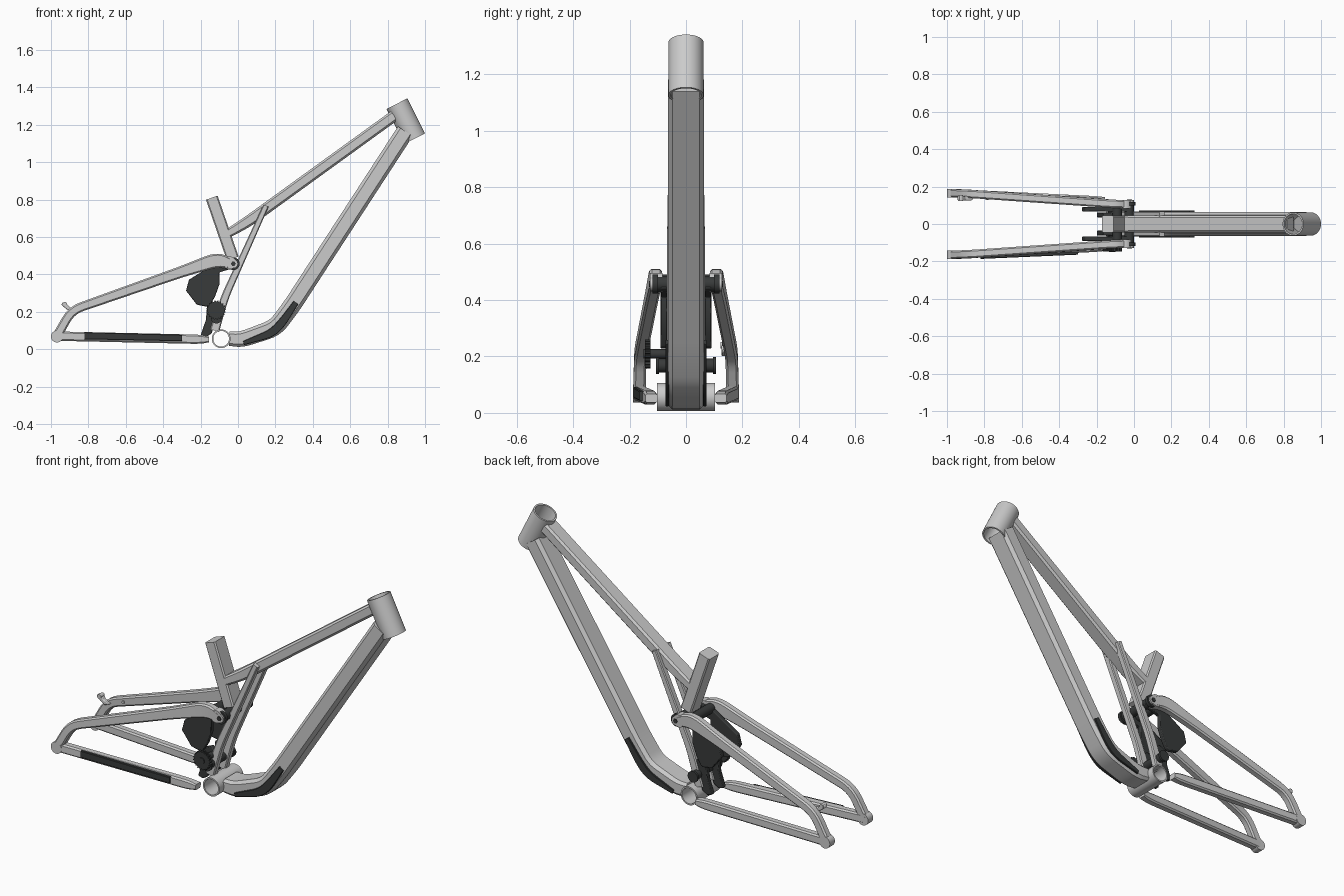
import bpy, bmesh, math
from mathutils import Vector

if "Cube" in bpy.data.objects:
    bpy.data.objects.remove(bpy.data.objects["Cube"])

dark = bpy.data.materials.new("dark_rubber")
dark.diffuse_color = (0.04, 0.043, 0.043, 1)
dark.use_nodes = True
dark.node_tree.nodes["Principled BSDF"].inputs["Base Color"].default_value = dark.diffuse_color


def finish(name, bm, mat=None):
    bmesh.ops.recalc_face_normals(bm, faces=bm.faces)
    me = bpy.data.meshes.new(name)
    bm.to_mesh(me)
    bm.free()
    ob = bpy.data.objects.new(name, me)
    bpy.context.collection.objects.link(ob)
    if mat:
        me.materials.append(mat)
    bpy.ops.object.select_all(action='DESELECT')
    ob.select_set(True)
    bpy.context.view_layer.objects.active = ob
    bpy.ops.object.shade_smooth_by_angle(angle=math.radians(28))
    return ob


def fillet(path, r, n=5):
    # round the inner corners of a path of (x, y, z, height)
    pts = [Vector(p) for p in path]
    out = [pts[0]]
    for a, b, c in zip(pts, pts[1:], pts[2:]):
        p = b + (a - b) * min(0.45, r / (a - b).length)
        q = b + (c - b) * min(0.45, r / (c - b).length)
        for i in range(n + 1):
            t = i / n
            out.append(p * (1 - t) ** 2 + b * 2 * t * (1 - t) + q * t * t)
    return out + [pts[-1]]


def tube(name, path, width, chamfer=0.3, r=0.06, mat=None):
    # sweep a chamfered box section along a path of (x, y, z, height)
    pts = fillet(path, r)
    bm = bmesh.new()
    rings = []
    for i, p in enumerate(pts):
        t = pts[min(i + 1, len(pts) - 1)].xyz - pts[max(i - 1, 0)].xyz
        up = Vector((-t.z, 0, t.x)).normalized()
        w, h = width / 2, p.w / 2
        c = chamfer * min(w, h)
        sec = [(w, h - c), (w - c, h), (c - w, h), (-w, h - c),
               (-w, c - h), (c - w, -h), (w - c, -h), (w, c - h)]
        rings.append([bm.verts.new(p.xyz + Vector((0, s, 0)) + up * k) for s, k in sec])
    for a, b in zip(rings, rings[1:]):
        for j in range(8):
            k = (j + 1) % 8
            bm.faces.new((a[j], a[k], b[k], b[j]))
    bm.faces.new(rings[0])
    bm.faces.new(rings[-1])
    return finish(name, bm, mat)


def rod(name, a, b, radius, sides=32, mat=None, inner=0, teeth=0):
    # cylinder, open ring or toothed disc between two points
    a, b = Vector(a), Vector(b)
    q = (b - a).to_track_quat('Z', 'Y')
    bm = bmesh.new()

    def ring(c, rad):
        n = teeth * 4 if teeth else sides
        return [bm.verts.new(c + q @ Vector((math.cos(2 * math.pi * i / n), math.sin(2 * math.pi * i / n), 0))
                             * (rad * (0.87 if teeth and i % 4 < 2 else 1))) for i in range(n)]
    loops = [ring(a, radius), ring(b, radius)]
    if inner:
        loops += [ring(b, inner), ring(a, inner)]
    n = len(loops[0])
    for u, v in zip(loops, loops[1:] + (loops[:1] if inner else [])):
        for j in range(n):
            k = (j + 1) % n
            bm.faces.new((u[j], u[k], v[k], v[j]))
    if not inner:
        bm.faces.new(loops[0])
        bm.faces.new(loops[1])
    return finish(name, bm, mat)


def plate(name, outline, y0, y1, mat=None):
    # extrude an xz outline across y
    bm = bmesh.new()
    f = bm.faces.new([bm.verts.new((x, y0, z)) for x, z in outline])
    g = bmesh.ops.extrude_face_region(bm, geom=[f])
    bmesh.ops.translate(bm, vec=(0, y1 - y0, 0), verts=[v for v in g['geom'] if isinstance(v, bmesh.types.BMVert)])
    ob = finish(name, bm, mat)
    m = ob.modifiers.new("bevel", 'BEVEL')
    m.width, m.segments, m.limit_method = 0.004, 2, 'ANGLE'
    return ob


# main front frame
rod("head_tube", (0.85, 0, 1.313), (0.944, 0, 1.126), 0.0625, 48, inner=0.054)
tube("down_tube", [(0.895, 0, 1.165, 0.095), (0.29, 0, 0.235, 0.095), (0.20, 0, 0.115, 0.095),
                   (0.02, 0, 0.052, 0.085), (-0.047, 0, 0.056, 0.075)], 0.128, 0.35, 0.05)
tube("top_tube", [(0.835, 0, 1.248, 0.06), (0.05, 0, 0.68, 0.06), (-0.065, 0, 0.612, 0.045)], 0.09, 0.35)
tube("seat_tube", [(-0.14, 0, 0.81, 0.066), (-0.028, 0, 0.485, 0.066)], 0.09, 0.2)
rod("bottom_bracket_shell", (-0.09, -0.103, 0.056), (-0.09, 0.103, 0.056), 0.05, 40, inner=0.042)

# upper and lower pivot shafts
rod("upper_pivot_shaft", (-0.025, -0.11, 0.457), (-0.025, 0.11, 0.457), 0.026, mat=dark)
rod("lower_pivot_shaft", (-0.115, -0.1, 0.168), (-0.115, 0.1, 0.168), 0.024, mat=dark)
rod("stay_cross_shaft", (-0.09, -0.1, 0.465), (-0.09, 0.1, 0.465), 0.026, mat=dark)

rocker = [(-0.01, 0.48), (0.0, 0.44), (-0.07, 0.42), (-0.1, 0.41), (-0.1, 0.345), (-0.123, 0.281), (-0.15, 0.235),
          (-0.166, 0.227), (-0.22, 0.238), (-0.278, 0.313), (-0.262, 0.372), (-0.176, 0.425), (-0.10, 0.475)]
link = [(-0.2, 0.075), (-0.172, 0.155), (-0.165, 0.235), (-0.12, 0.255), (-0.075, 0.215),
        (-0.125, 0.145), (-0.14, 0.085), (-0.17, 0.065)]

for s, side in ((-1, "right"), (1, "left")):
    # bracing strut from top tube to bottom bracket
    tube(side + "_strut", [(0.15, s * 0.048, 0.768, 0.03), (-0.07, s * 0.05, 0.28, 0.042),
                           (-0.125, s * 0.05, 0.1, 0.05)], 0.036)
    # rear triangle
    tube(side + "_seat_stay", [(-0.035, s * 0.105, 0.455, 0.055), (-0.11, s * 0.108, 0.48, 0.08),
                               (-0.30, s * 0.121, 0.415, 0.06), (-0.89, s * 0.162, 0.208, 0.048),
                               (-0.968, s * 0.165, 0.07, 0.05)], 0.044, 0.35)
    rod(side + "_seat_stay_end", (-0.045, s * 0.084, 0.462), (-0.045, s * 0.127, 0.462), 0.034)
    tube(side + "_chain_stay", [(-0.97, s * 0.165, 0.07, 0.05), (-0.20, s * 0.127, 0.053, 0.05),
                                (-0.155, s * 0.122, 0.052, 0.03)], 0.044, 0.35)
    rod(side + "_dropout", (-0.968, s * 0.143, 0.068), (-0.968, s * 0.187, 0.068), 0.032)
    # suspension links
    plate(side + "_rocker_plate", rocker, s * 0.066, s * 0.09, dark)
    plate(side + "_lower_link", link, s * 0.036, s * 0.062, dark)
    # pivot caps and hex bolts
    rod(side + "_upper_cap", (-0.025, s * 0.1, 0.457), (-0.025, s * 0.118, 0.457), 0.034, mat=dark)
    rod(side + "_upper_washer", (-0.025, s * 0.118, 0.457), (-0.025, s * 0.127, 0.457), 0.024)
    rod(side + "_upper_bolt", (-0.025, s * 0.127, 0.457), (-0.025, s * 0.131, 0.457), 0.013, 6, dark)
    rod(side + "_lower_cap", (-0.115, s * 0.095, 0.168), (-0.115, s * 0.107, 0.168), 0.03, mat=dark)
    # guard on the down tube bend
    tube(side + "_down_tube_guard", [(0.03, s * 0.067, 0.033, 0.022), (0.18, s * 0.067, 0.085, 0.045),
                                     (0.235, s * 0.067, 0.14, 0.045), (0.31, s * 0.067, 0.25, 0.03)],
         0.012, 0.4, 0.05, dark)

# chain stay guard, drive side only
tube("chain_stay_guard", [(-0.82, -0.1775, 0.072, 0.038), (-0.30, -0.155, 0.06, 0.034)], 0.018, 0.3, mat=dark)

# toothed chain guide wheel
rod("guide_wheel", (-0.117, -0.146, 0.209), (-0.117, -0.126, 0.209), 0.052, mat=dark, teeth=20)
rod("guide_wheel_bolt", (-0.117, -0.151, 0.209), (-0.117, -0.06, 0.209), 0.017, mat=dark)

# brake mount tabs on the left stay
plate("brake_mount_tab", [(-0.895, 0.2), (-0.918, 0.215), (-0.944, 0.237), (-0.938, 0.25), (-0.915, 0.243),
                          (-0.9, 0.225), (-0.86, 0.215)], 0.126, 0.15)
rod("brake_mount_boss", (-0.925, 0.122, 0.24), (-0.925, 0.154, 0.24), 0.012, 16)
rod("hose_guide", (-0.785, 0.127, 0.245), (-0.785, 0.15, 0.245), 0.008, 12)
